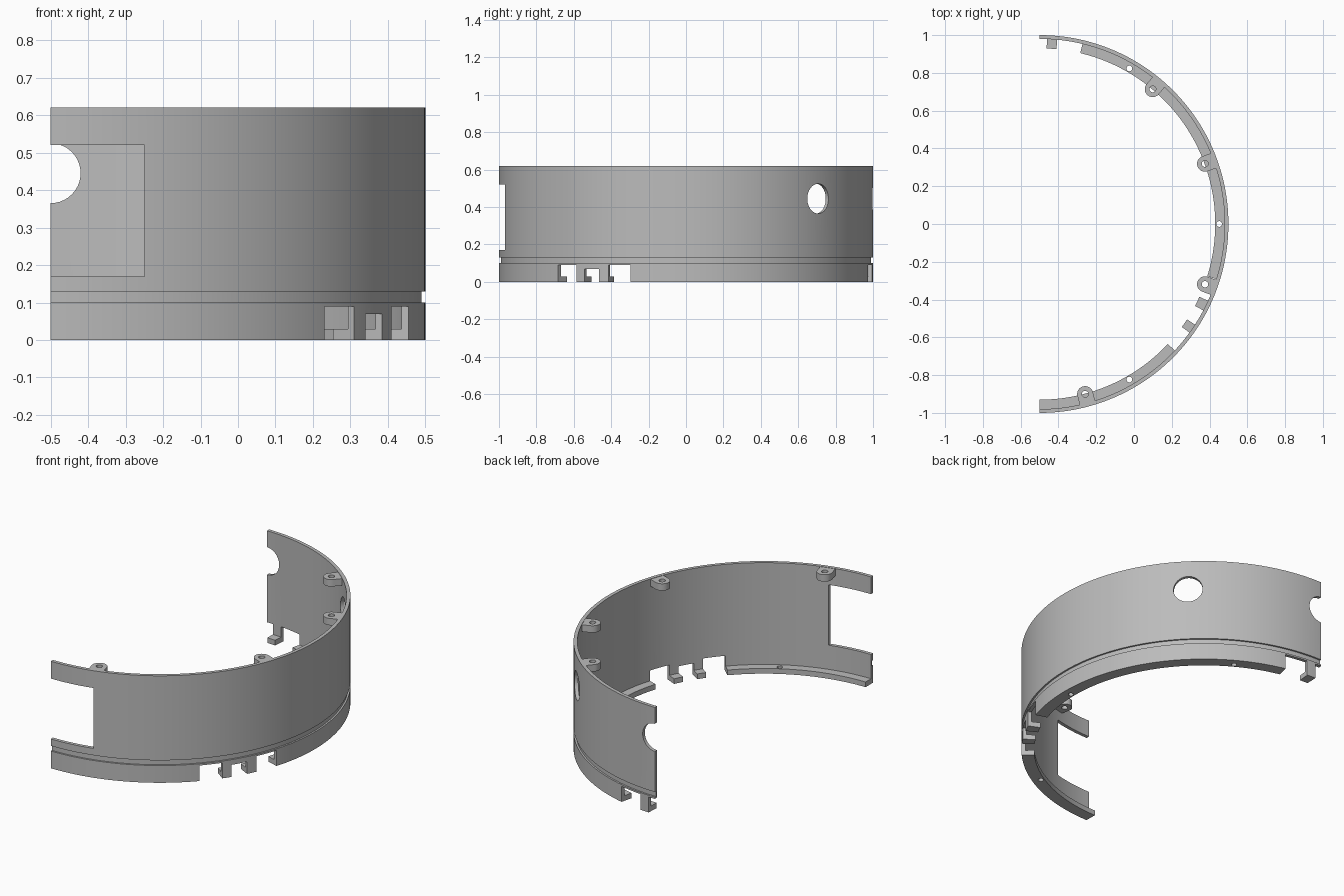
import bpy, bmesh
from math import cos, sin, pi, radians
from mathutils import Matrix, Vector

cube = bpy.data.objects.get("Cube")
if cube:
    bpy.data.objects.remove(cube, do_unlink=True)

CX = -0.5          # axis of the half ring
TOP = 0.62

grey = bpy.data.materials.new("plain grey")
grey.use_nodes = True
colour = (0.5, 0.5, 0.5, 1)
grey.diffuse_color = colour
grey.node_tree.nodes["Principled BSDF"].inputs["Base Color"].default_value = colour


def finish(bm, name):
    bmesh.ops.recalc_face_normals(bm, faces=bm.faces)
    mesh = bpy.data.meshes.new(name)
    bm.to_mesh(mesh)
    bm.free()
    mesh.materials.append(grey)
    ob = bpy.data.objects.new(name, mesh)
    bpy.context.collection.objects.link(ob)
    return ob


def sector(name, profile, start, end, steps):
    """Sweep a closed (radius, z) profile between two angles in degrees."""
    bm = bmesh.new()
    rings = []
    for i in range(steps + 1):
        a = radians(start + (end - start) * i / steps)
        rings.append([bm.verts.new((CX + r * cos(a), r * sin(a), z)) for r, z in profile])
    n = len(profile)
    for p, q in zip(rings, rings[1:]):
        for j in range(n):
            k = (j + 1) % n
            bm.faces.new((p[j], p[k], q[k], q[j]))
    bm.faces.new(rings[0])
    bm.faces.new(rings[-1])
    return finish(bm, name)


def rod(name, centre, axis, radius, depth):
    bm = bmesh.new()
    turn = Vector(axis).to_track_quat('Z', 'Y').to_matrix().to_4x4()
    bmesh.ops.create_cone(bm, cap_ends=True, segments=40, radius1=radius, radius2=radius,
                          depth=depth, matrix=Matrix.Translation(centre) @ turn)
    return finish(bm, name)


def block(name, low, high):
    bm = bmesh.new()
    low, high = Vector(low), Vector(high)
    bmesh.ops.create_cube(bm, size=1, matrix=Matrix.Translation((low + high) / 2)
                          @ Matrix.Diagonal((*(high - low), 1)))
    return finish(bm, name)


def polar(r, deg, z):
    a = radians(deg)
    return Vector((CX + r * cos(a), r * sin(a), z))


def select(ob):
    bpy.ops.object.select_all(action='DESELECT')
    ob.select_set(True)
    bpy.context.view_layer.objects.active = ob


def cut(ob, cutter):
    mod = ob.modifiers.new("cut", 'BOOLEAN')
    mod.operation = 'DIFFERENCE'
    mod.solver = 'EXACT'
    mod.object = cutter
    select(ob)
    bpy.ops.object.modifier_apply(modifier=mod.name)
    bpy.data.objects.remove(cutter, do_unlink=True)


# Half-ring wall with outer groove and inward bottom flange
profile = [(0.93, 0), (1, 0), (1, 0.10), (0.99, 0.10), (0.99, 0.13), (1, 0.13),
           (1, TOP), (0.98, TOP), (0.98, 0.03), (0.93, 0.03)]
wall = sector("ring_wall", profile, -90, 90, 120)

# Bottom notches, leaving small hooked feet between them
for start, end, height in ((-43.1, -35.9, 0.09), (-32.9, -27.8, 0.07), (-24.5, -17.3, 0.09),
                           (76.6, 84.5, 0.09), (87.7, 92, 0.09)):
    square = [(0.88, -0.1), (1.05, -0.1), (1.05, height), (0.88, height)]
    cut(wall, sector("notch_cutter", square, start, end, 4))

# Front window, round side hole and half-round end hole
cut(wall, block("window_cutter", (-0.7, -1.1, 0.17), (-0.25, -0.8, 0.52)))
cut(wall, rod("hole_cutter", polar(1, 45, 0.445), (1, 1, 0), 0.08, 0.3))
cut(wall, rod("end_cutter", (CX, 1, 0.445), (0, 1, 0), 0.08, 0.3))

# Flange screw holes
for angle in (-60, 0, 60):
    cut(wall, rod("screw_cutter", polar(0.951, angle, 0), (0, 0, 1), 0.015, 0.15))

# Screw lugs inside the top rim
for number, angle in enumerate((-75, -20, 20, 50), 1):
    bm = bmesh.new()
    outline = [(0.042 * cos(t), 0.042 * sin(t))
               for t in (pi / 2 + pi * i / 20 for i in range(21))]
    outline += [(0.052, -0.042), (0.052, 0.042)]
    face = bm.faces.new([bm.verts.new((x, y, 0)) for x, y in outline])
    made = bmesh.ops.extrude_face_region(bm, geom=[face])["geom"]
    bmesh.ops.translate(bm, vec=(0, 0, 0.04),
                        verts=[v for v in made if isinstance(v, bmesh.types.BMVert)])
    bm.transform(Matrix.Translation(polar(0.932, angle, TOP - 0.042))
                 @ Matrix.Rotation(radians(angle), 4, 'Z'))
    lug = finish(bm, f"screw_lug_{number}")
    cut(lug, rod("lug_cutter", polar(0.932, angle, TOP), (0, 0, 1), 0.017, 0.2))

# Smooth curved faces, keep edges crisp
for ob in bpy.context.collection.objects:
    if ob.name.startswith(("ring_wall", "screw_lug")):
        select(ob)
        bpy.ops.object.shade_smooth_by_angle(angle=radians(30))
